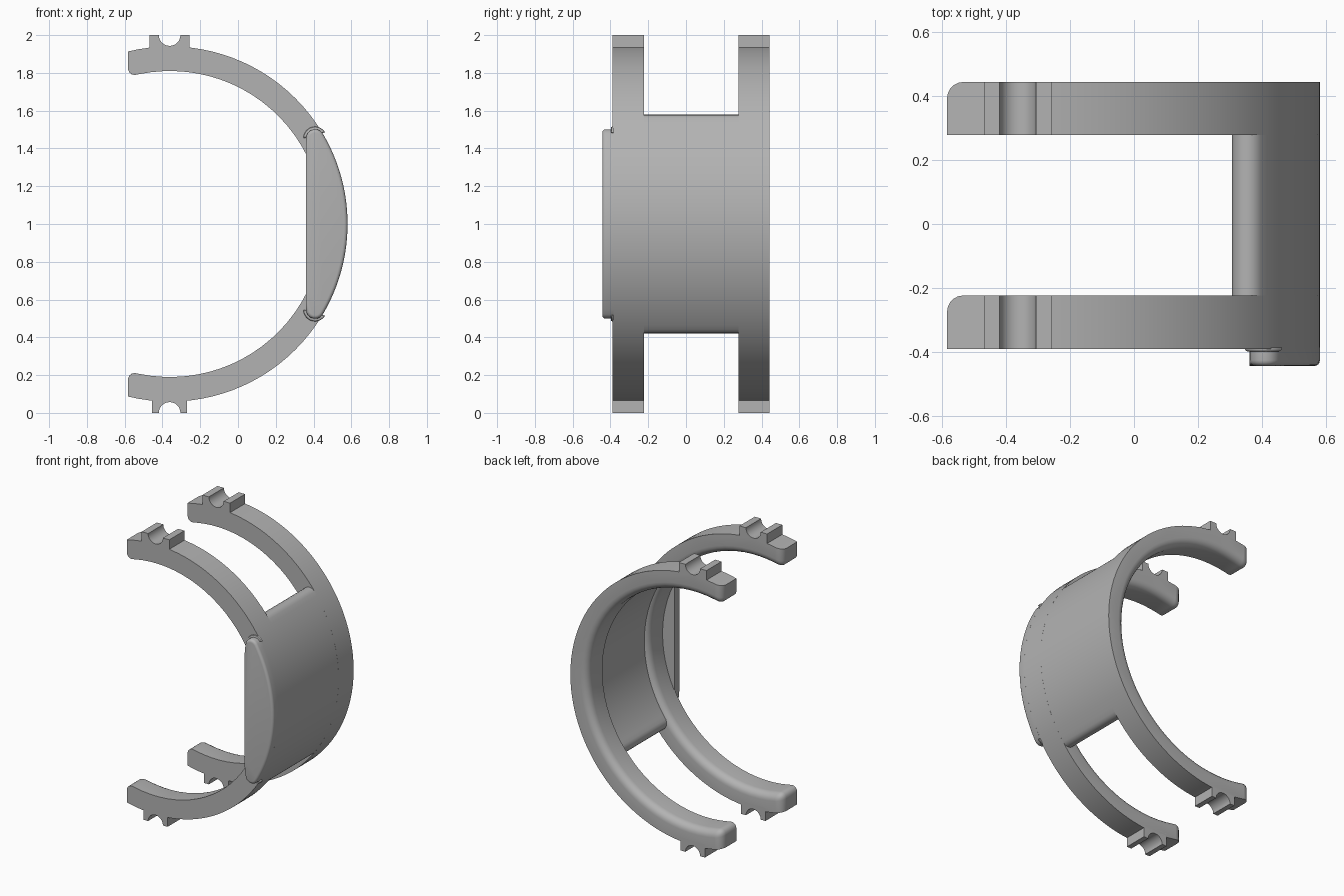
import bpy, bmesh
from math import pi, sin, cos, acos, asin, sqrt, radians

if "Cube" in bpy.data.objects:
    bpy.data.objects.remove(bpy.data.objects["Cube"], do_unlink=True)

CX, CZ = -0.36, 1.0          # ring centre
R_OUT, R_IN = 0.94, 0.81     # ring radii
R_PANEL = 0.84               # inner radius of the thinner centre panel
END_X = -0.583               # flat tips of the arms
FRONT_ARM, BACK_ARM = (-0.39, -0.223), (0.278, 0.443)

grey = bpy.data.materials.new("matte grey")
grey.use_nodes = True
grey.diffuse_color = (0.45, 0.45, 0.45, 1)
grey.node_tree.nodes["Principled BSDF"].inputs["Base Color"].default_value = (0.45, 0.45, 0.45, 1)


def arc(r, a0, a1, n, cx=CX, cz=CZ):
    return [(cx + r * cos(a0 + (a1 - a0) * i / n), cz + r * sin(a0 + (a1 - a0) * i / n))
            for i in range(n + 1)]


def extrude(name, profile, y0, y1, bevel_rule=None, width=0.05, segments=5):
    """Extrude an x-z outline along y and round the edges picked by bevel_rule."""
    bm = bmesh.new()
    front = [bm.verts.new((x, y0, z)) for x, z in profile]
    back = [bm.verts.new((x, y1, z)) for x, z in profile]
    n = len(profile)
    bm.faces.new(front)
    bm.faces.new(back[::-1])
    for i in range(n):
        j = (i + 1) % n
        bm.faces.new((front[i], back[i], back[j], front[j]))
    bmesh.ops.recalc_face_normals(bm, faces=bm.faces)
    if bevel_rule:
        edges = [e for e in bm.edges if bevel_rule(e.verts[0].co, e.verts[1].co)]
        bmesh.ops.bevel(bm, geom=edges, offset=width, segments=segments, profile=0.5,
                        affect='EDGES', clamp_overlap=False)
    mesh = bpy.data.meshes.new(name)
    bm.to_mesh(mesh)
    bm.free()
    obj = bpy.data.objects.new(name, mesh)
    bpy.context.collection.objects.link(obj)
    mesh.materials.append(grey)
    bpy.ops.object.select_all(action='DESELECT')
    obj.select_set(True)
    bpy.context.view_layer.objects.active = obj
    bpy.ops.object.shade_smooth_by_angle(angle=radians(30))
    return obj


def radius(v):
    return sqrt((v.x - CX) ** 2 + (v.z - CZ) ** 2)


# Curved arms: rounded along the rear inner edge and at the tips
a_out, a_in = acos((END_X - CX) / R_OUT), acos((END_X - CX) / R_IN)
arm_profile = arc(R_OUT, -a_out, a_out, 60) + arc(R_IN, a_in, -a_in, 48)


def arm_rule(y_back):
    def rule(a, b):
        inner = [radius(v) < R_IN + 0.01 for v in (a, b)]
        tip = all(abs(v.x - END_X) < 0.001 for v in (a, b))
        rear = all(abs(v.y - y_back) < 0.001 for v in (a, b))
        return (rear and (all(inner) or tip)) or (tip and all(inner))
    return rule


for side, (y0, y1) in (("front", FRONT_ARM), ("back", BACK_ARM)):
    extrude(side + "_arm", arm_profile, y0, y1, arm_rule(y1))
    # Grooved clips on the top and bottom of each arm
    for place, sign, half in (("top", 1, 0.106), ("bottom", -1, 0.093)):
        mid, groove = -0.362, 0.057
        outline = [(mid - half, 0.91), (mid - half, 1.0)]
        outline += arc(groove, pi, 2 * pi, 16, mid, 1.0)
        outline += [(mid + half, 1.0), (mid + half, 0.91)]
        extrude(f"{side}_{place}_clip", [(x, CZ + sign * z) for x, z in outline], y0, y1)

# Centre panel joining the arms, with rounded upper and lower edges
a = radians(36.5)
r_mid, r_cap = (R_OUT + R_PANEL) / 2, (R_OUT - R_PANEL) / 2 - 0.0005
cap_x, cap_z = r_mid * cos(a), r_mid * sin(a)
panel = arc(R_OUT - 0.0005, -a, a, 40)
panel += arc(r_cap, a, a + pi, 10, CX + cap_x, CZ + cap_z)[1:-1]
panel += arc(R_PANEL, a, -a, 40)
panel += arc(r_cap, pi - a, 2 * pi - a, 10, CX + cap_x, CZ - cap_z)[1:-1]
extrude("centre_panel", panel, FRONT_ARM[1] - 0.08, BACK_ARM[0] + 0.06)

# Raised front plate: straight inner edge, curved outer edge, rounded ends
CHORD, r_end = 0.36, 0.048
end_x = CHORD + r_end
end_z = sqrt((R_OUT - r_end) ** 2 - (end_x - CX) ** 2)
t = asin(end_z / (R_OUT - r_end))
plate = arc(R_OUT, -t, t, 32)
plate += arc(r_end, t, pi, 8, end_x, CZ + end_z)[1:]
plate += arc(r_end, pi, 2 * pi - t, 8, end_x, CZ - end_z)[:-1]


def plate_rule(v, w):
    on_front = v.y < -0.44 and w.y < -0.44
    return on_front and not (abs(v.x - CHORD) < 0.001 and abs(w.x - CHORD) < 0.001)


extrude("front_plate", plate, -0.443, -0.385, plate_rule, 0.018, 4)

# Small flared foot where the plate ends meet the front arm
for name, sign in (("upper_plate_foot", 1), ("lower_plate_foot", -1)):
    foot = arc(r_end + 0.014, t, pi, 10, end_x, end_z)
    foot = [(x, CZ + sign * z) for x, z in foot]
    extrude(name, foot, -0.398, -0.385,
            lambda v, w: v.y < -0.397 and w.y < -0.397, 0.008, 2)
